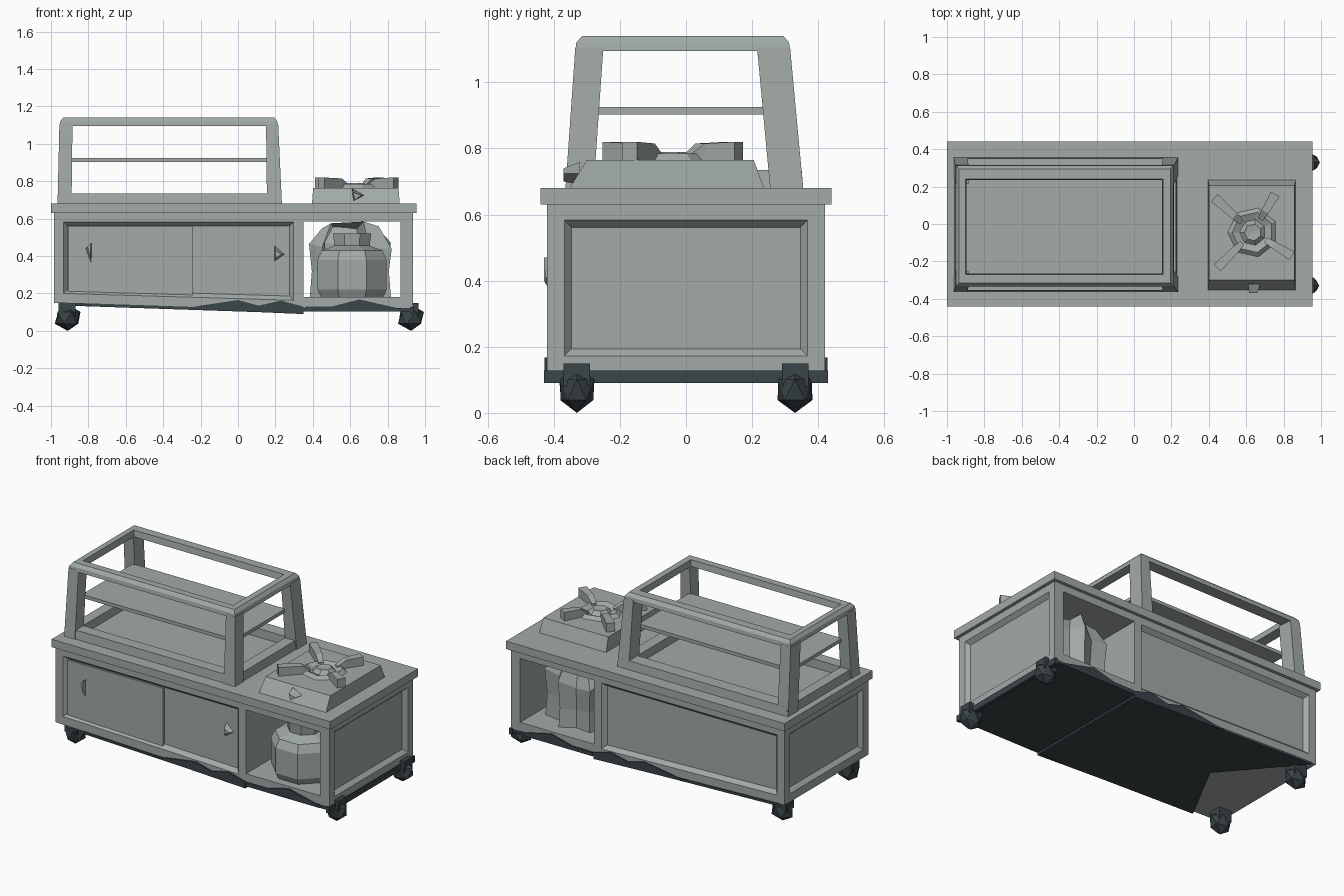
import bpy, bmesh, math, random
from mathutils import Vector

if "Cube" in bpy.data.objects:
    bpy.data.objects.remove(bpy.data.objects["Cube"])
random.seed(4)


def mat(name, c):
    m = bpy.data.materials.new(name)
    m.diffuse_color = (*c, 1)
    m.use_nodes = True
    m.node_tree.nodes["Principled BSDF"].inputs["Base Color"].default_value = m.diffuse_color
    return m


STEEL = mat("grey_steel", (0.36, 0.405, 0.385))
DARK = mat("dark_rubber", (0.042, 0.058, 0.065))


def finish(name, bm, m):
    bmesh.ops.recalc_face_normals(bm, faces=bm.faces)
    me = bpy.data.meshes.new(name)
    bm.to_mesh(me)
    bm.free()
    me.materials.append(m)
    ob = bpy.data.objects.new(name, me)
    bpy.context.collection.objects.link(ob)
    return ob


def loft_bm(loops, ring=False):
    """Skin a series of point loops; capped, or joined last to first as a ring."""
    bm = bmesh.new()
    vs = [[bm.verts.new(p) for p in lp] for lp in loops]
    n = len(vs[0])
    pairs = list(zip(vs, vs[1:])) + ([(vs[-1], vs[0])] if ring else [])
    for a, b in pairs:
        for i in range(n):
            j = (i + 1) % n
            bm.faces.new((a[i], a[j], b[j], b[i]))
    if not ring:
        bm.faces.new(vs[0][::-1])
        bm.faces.new(vs[-1])
    bmesh.ops.recalc_face_normals(bm, faces=bm.faces)
    return bm


def rect(x0, x1, y0, y1, z):
    return [(x0, y0, z), (x1, y0, z), (x1, y1, z), (x0, y1, z)]


def loft(name, loops, m=STEEL, ring=False):
    return finish(name, loft_bm(loops, ring), m)


def box(name, x0, x1, y0, y1, z0, z1, m=STEEL):
    return loft(name, [rect(x0, x1, y0, y1, z0), rect(x0, x1, y0, y1, z1)], m)


def panelled(bm, dirs):
    """Sink a bevelled panel into the faces that look along dirs."""
    for d in dirs:
        f = max(bm.faces, key=lambda f: f.normal.dot(Vector(d)) * f.calc_area())
        bmesh.ops.inset_individual(bm, faces=[f], thickness=0.052, use_even_offset=True)
        bmesh.ops.inset_individual(bm, faces=[f], thickness=0.022, depth=-0.025, use_even_offset=True)


def lathe(name, cx, cy, prof, n, m=STEEL, ring=False):
    return loft(name, [[(cx + r * math.cos(2 * math.pi * (i + .5) / n),
                         cy + r * math.sin(2 * math.pi * (i + .5) / n), z)
                        for i in range(n)] for r, z in prof], m, ring)


# Closed cupboard with slightly sagging base
bm = loft_bm([[(-.985, -.42, .15), (.35, -.42, .11), (.35, .42, .11), (-.985, .42, .15)],
              rect(-.985, .35, -.42, .42, .635)])
panelled(bm, [(0, -1, 0), (0, 1, 0), (-1, 0, 0)])
finish("cupboard", bm, STEEL)

# Sliding front door and small wedge handles
loft("sliding_door", [[(-.91, y, .212), (-.24, y, .192), (-.24, y, .56), (-.91, y, .56)]
                      for y in (-.396, -.408)])
loft("left_handle", [[(-.815, -.405, .44), (-.785, -.405, .36), (-.782, -.405, .47)],
                     [(-.805, -.43, .45), (-.79, -.43, .40), (-.786, -.43, .47)]])
loft("right_handle", [[(.195, -.39, .46), (.195, -.39, .37), (.25, -.39, .41)],
                      [(.2, -.425, .43), (.2, -.425, .39), (.235, -.425, .41)]])

# Open bay on the right
bm = loft_bm([rect(.87, .935, -.42, .42, .12), rect(.87, .935, -.42, .42, .635)])
panelled(bm, [(1, 0, 0)])
finish("bay_side_wall", bm, STEEL)
box("bay_floor", .35, .87, -.42, .42, .125, .18)
box("bay_ceiling", .35, .87, -.42, .42, .585, .635)
box("counter_top", -1, .955, -.44, .44, .63, .68)

# Dark underside, leaving a pale area at the left end
under = [(.35, -.425), (.35, .425), (-.95, .425), (-.56, 0), (-.79, -.425)]
slope = lambda x: .142 - (x + 1) * .034
loft("left_underside", [[(x, y, slope(x) + d) for x, y in under] for d in (-.004, .012)], DARK)
box("right_underside", .35, .935, -.425, .425, .105, .122, DARK)

# Ragged dark skirts along the lower edges
left_edge = [(-.3, .118), (-.2, .135), (0, .165), (.11, .135), (.23, .162), (.35, .13), (.35, .09)]
right_edge = [(.355, .105), (.36, .13), (.5, .13), (.65, .168), (.87, .118), (.87, .105)]
for name, pts, s in (("front_left_skirt", left_edge, -1), ("front_right_skirt", right_edge, -1),
                     ("back_left_skirt", left_edge, 1), ("back_right_skirt", right_edge, 1)):
    loft(name, [[(x, s * y, z) for x, z in pts] for y in (.41, .428)], DARK)
box("side_skirt", .92, .942, -.43, .43, .09, .128, DARK)

# Lumpy casters
for cx, side in ((-.91, "left"), (.925, "right")):
    for cy, end in ((-.33, "front"), (.33, "back")):
        bm = bmesh.new()
        bmesh.ops.create_icosphere(bm, subdivisions=1, radius=1)
        for v in bm.verts:
            k = random.uniform(.88, 1.06)
            v.co = (cx + v.co.x * .075 * k, cy + v.co.y * .06 * k, max(0, .07 + v.co.z * .07))
        finish(f"{side}_{end}_caster", bm, DARK)
        box(f"{side}_{end}_caster_stem", cx - .05, cx + .04, cy - .04, cy + .04, .08, .15, DARK)

# Gas bottle with collar
lathe("gas_bottle", .61, -.2, [(.18, .18), (.2, .22), (.2, .38), (.175, .43), (.09, .46)], 8)
lathe("bottle_collar", .61, -.2, [(.1, .44), (.11, .52), (.085, .52), (.08, .44)], 8, ring=True)
box("bottle_valve", .575, .645, -.235, -.165, .44, .5)

# Crumpled cloth-like mass behind the bottle
n = 14
folds = [(1 if i % 2 else .72) * random.uniform(.9, 1.1) for i in range(n)]
loops = []
for z, k in ((.18, 1), (.32, .95), (.46, 1.02), (.57, .7)):
    loops.append([(.6 + .23 * k * f * math.cos(2 * math.pi * i / n),
                   .17 + .18 * k * f * math.sin(2 * math.pi * i / n),
                   z + (random.uniform(-.03, .015) if z > .2 else 0)) for i, f in enumerate(folds)])
loft("crumpled_backing", loops)

# Display case: base rail, leaning posts, top rail, shelf
inner = (-.89, .155, -.28, .265)
loft("case_base_rail", [rect(-.96, .23, -.36, .355, .675), rect(-.955, .225, -.355, .35, .735),
                        rect(*inner, .735), rect(*inner, .675)], ring=True)
loft("case_top_rail", [rect(-.955, .215, -.335, .315, 1.095), rect(-.95, .21, -.332, .312, 1.12),
                       rect(-.935, .195, -.315, .295, 1.14), rect(-.9, .155, -.27, .24, 1.14),
                       rect(-.895, .15, -.265, .235, 1.1)], ring=True)
for sx, xb, xt in (("left", (-.965, -.89), (-.955, -.885)), ("right", (.155, .235), (.15, .215))):
    for sy, yb, yt in (("front", (-.365, -.28), (-.335, -.25)), ("back", (.255, .355), (.215, .315))):
        loft(f"{sx}_{sy}_post", [rect(*xb, *yb, .675), rect(*xt, *yt, 1.105)])
box("case_shelf", -.905, .165, -.27, .24, .903, .925)

# Stove block, burner and four pan supports
loft("stove_body", [rect(.395, .865, -.355, .238, .675), rect(.402, .858, -.3, .205, .765)])
lathe("burner", .635, -.045, [(.14, .76), (.11, .785), (.07, .768), (.045, .79), (.01, .785)], 7)
for i, (ex, ey) in enumerate(((.43, .14), (.755, .16), (.845, -.17), (.445, -.235))):
    c, e = Vector((.635, -.045)), Vector((ex, ey))
    d = (e - c).normalized()
    s = Vector((-d.y, d.x))
    quads = []
    for p, w, top in ((c + d * .08, .015, .785), (c + d * .13, .02, .815), (e, .026, .82)):
        a, b = p - s * w, p + s * w
        quads.append([(a.x, a.y, .76), (b.x, b.y, .76), (b.x, b.y, top), (a.x, a.y, top)])
    loft(f"pan_support_{i + 1}", quads)

# Stove knob
loft("stove_knob", [[(.61, -.32, .76), (.615, -.32, .69), (.675, -.32, .725)],
                    [(.615, -.37, .74), (.625, -.37, .7), (.66, -.37, .725)]])
